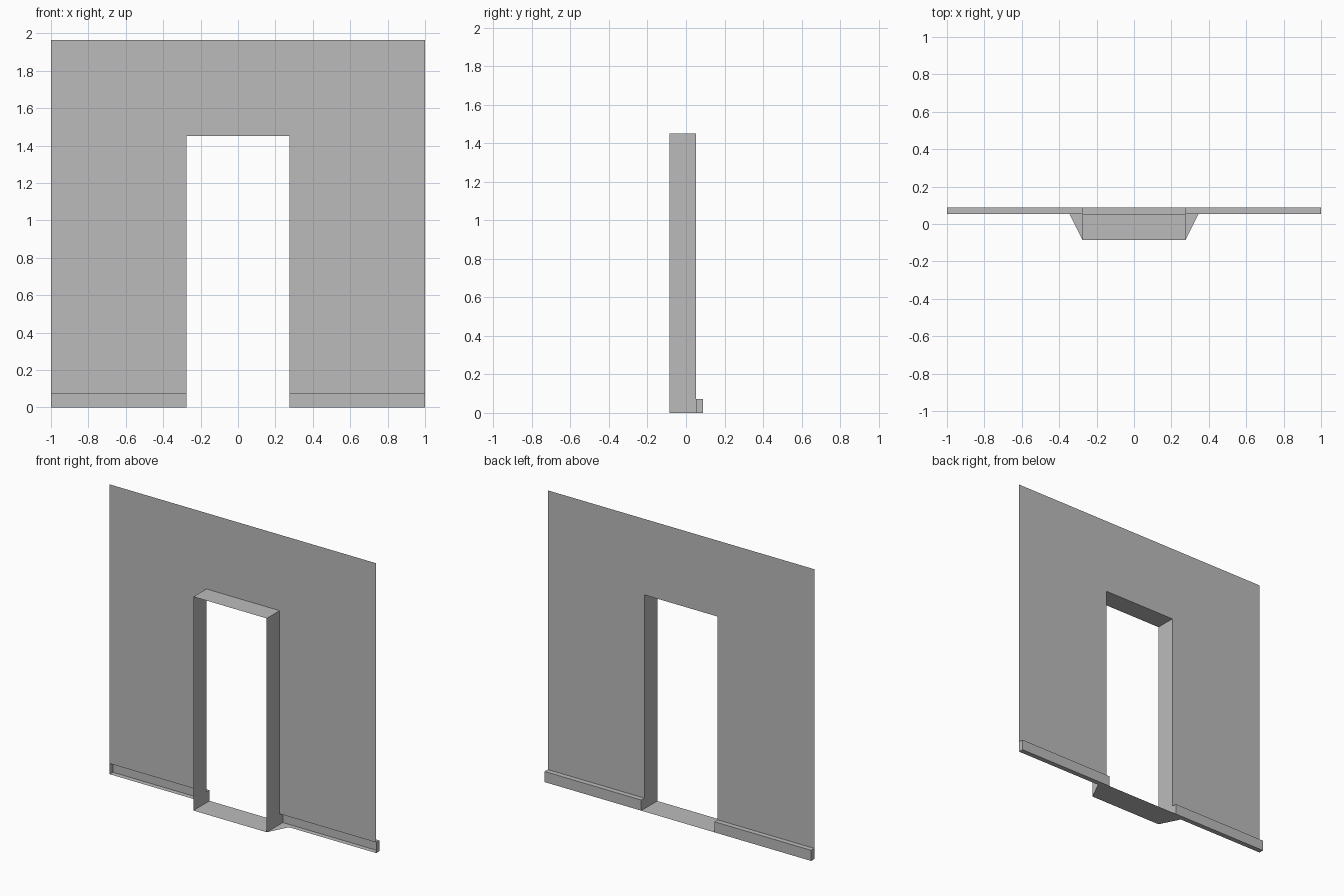
import bpy

if "Cube" in bpy.data.objects:
    bpy.data.objects.remove(bpy.data.objects["Cube"])

W, H = 1.0, 1.965            # wall half width, height
DX, DZ = 0.275, 1.45         # doorway half width, height
YF, YW, YB = -0.085, 0.053, 0.087   # reveal edge, wall sheet, skirting face
SK, WING = 0.072, 0.345      # skirting height, floor wing half width

plaster = bpy.data.materials.new("grey_plaster")
plaster.diffuse_color = (0.5, 0.5, 0.5, 1)
plaster.use_nodes = True
plaster.node_tree.nodes["Principled BSDF"].inputs["Base Color"].default_value = plaster.diffuse_color


def sheet(name, faces):
    """Make one object from polygons, sharing matching corners."""
    verts = list(dict.fromkeys(p for f in faces for p in f))
    mesh = bpy.data.meshes.new(name)
    mesh.from_pydata(verts, [], [[verts.index(p) for p in f] for f in faces])
    mesh.materials.append(plaster)
    obj = bpy.data.objects.new(name, mesh)
    bpy.context.collection.objects.link(obj)
    return obj


# Thin wall sheet around the doorway, open behind the skirting (faces +y)
sheet("wall", [[(x, YW, z) for x, z in (
    (-W, SK), (-W, H), (W, H), (W, SK), (DX, SK), (DX, DZ), (-DX, DZ), (-DX, SK))]])

# Door reveal: two jambs and a head, projecting to the front
sheet("door_reveal", [
    [(-DX, YF, 0), (-DX, YW, 0), (-DX, YW, DZ), (-DX, YF, DZ)],
    [(-DX, YF, DZ), (-DX, YW, DZ), (DX, YW, DZ), (DX, YF, DZ)],
    [(DX, YF, DZ), (DX, YW, DZ), (DX, YW, 0), (DX, YF, 0)]])

# Threshold floor with angled wings beside the reveal
sheet("threshold", [
    [(-DX, YF, 0), (DX, YF, 0), (DX, YB, 0), (-DX, YB, 0)],
    [(-DX, YF, 0), (-DX, YW, 0), (-WING, YW, 0)],
    [(DX, YF, 0), (WING, YW, 0), (DX, YW, 0)]])

# Skirting boards on both sides, hollow towards the front
for side, a, b in (("left", -W, -DX), ("right", DX, W)):
    sheet("skirting_" + side, [
        [(b, YB, 0), (a, YB, 0), (a, YB, SK), (b, YB, SK)],
        [(a, YW, SK), (b, YW, SK), (b, YB, SK), (a, YB, SK)],
        [(a, YW, 0), (a, YB, 0), (b, YB, 0), (b, YW, 0)],
        [(a, YW, 0), (a, YW, SK), (a, YB, SK), (a, YB, 0)],
        [(b, YW, 0), (b, YB, 0), (b, YB, SK), (b, YW, SK)]])
